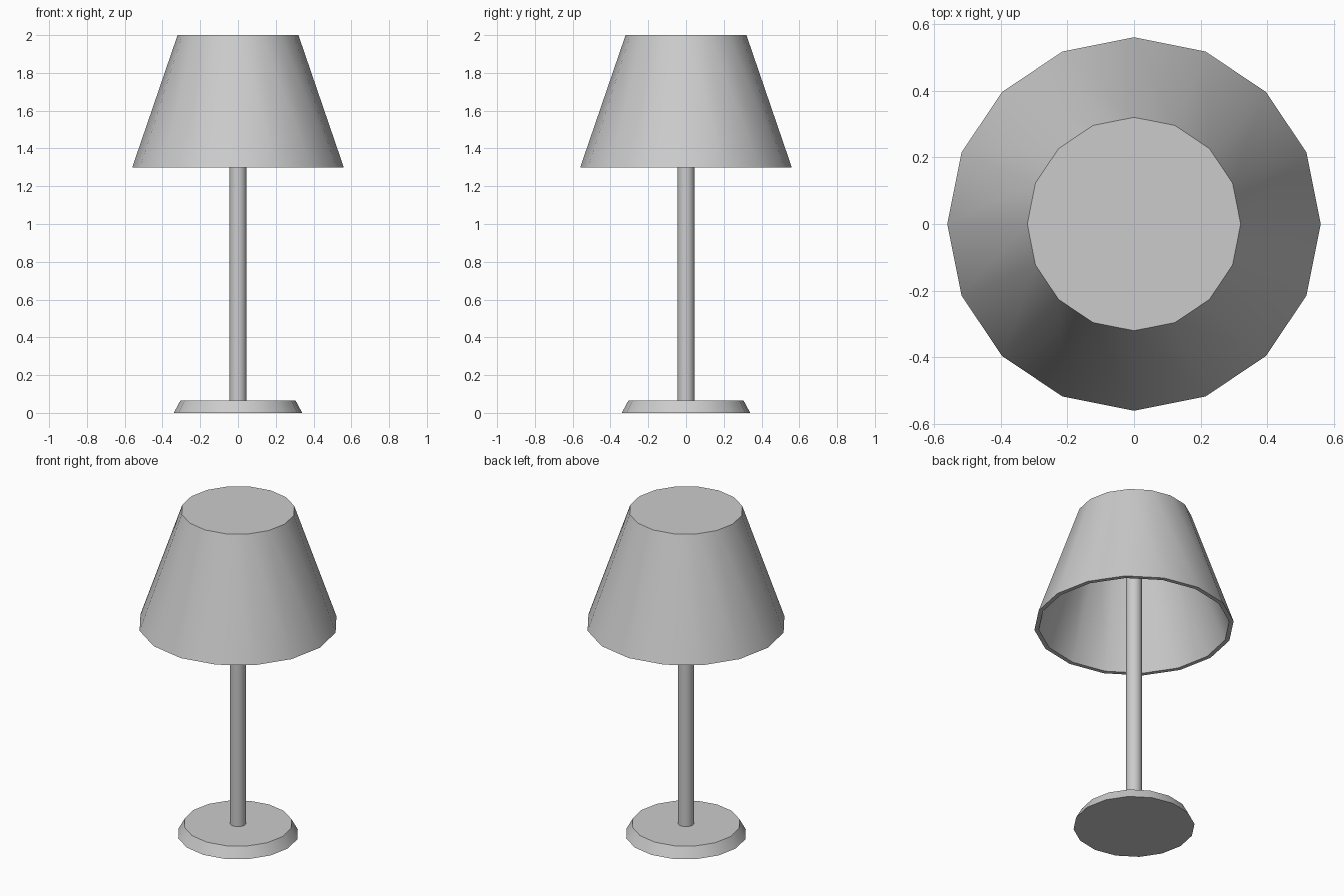
import bpy, bmesh, math

if "Cube" in bpy.data.objects:
    bpy.data.objects.remove(bpy.data.objects["Cube"])

SIDES = 16


def lathe(name, profile, sides=SIDES):
    """Stack rings of (radius, z) and cap the first and last ring."""
    bm = bmesh.new()
    rings = []
    for r, z in profile:
        rings.append([bm.verts.new((r * math.cos(2 * math.pi * i / sides),
                                    r * math.sin(2 * math.pi * i / sides), z))
                      for i in range(sides)])
    for a, b in zip(rings, rings[1:]):
        for i in range(sides):
            j = (i + 1) % sides
            bm.faces.new((a[i], a[j], b[j], b[i]))
    bm.faces.new(rings[0])
    bm.faces.new(rings[-1])
    bmesh.ops.recalc_face_normals(bm, faces=bm.faces[:])
    mesh = bpy.data.meshes.new(name)
    bm.to_mesh(mesh)
    bm.free()
    obj = bpy.data.objects.new(name, mesh)
    bpy.context.collection.objects.link(obj)
    bpy.ops.object.select_all(action='DESELECT')
    obj.select_set(True)
    bpy.context.view_layer.objects.active = obj
    bpy.ops.object.shade_smooth_by_angle(angle=math.radians(30))
    return obj


# Bevelled foot
lathe("base", [(0.34, 0), (0.305, 0.065)])

# Stem, running up into the shade
lathe("pole", [(0.045, 0.06), (0.045, 1.98)])

# Hollow shade: outer wall and top, then rim, inner wall and ceiling
lathe("shade", [(0.32, 2.0), (0.56, 1.3), (0.535, 1.3), (0.303, 1.975)])
